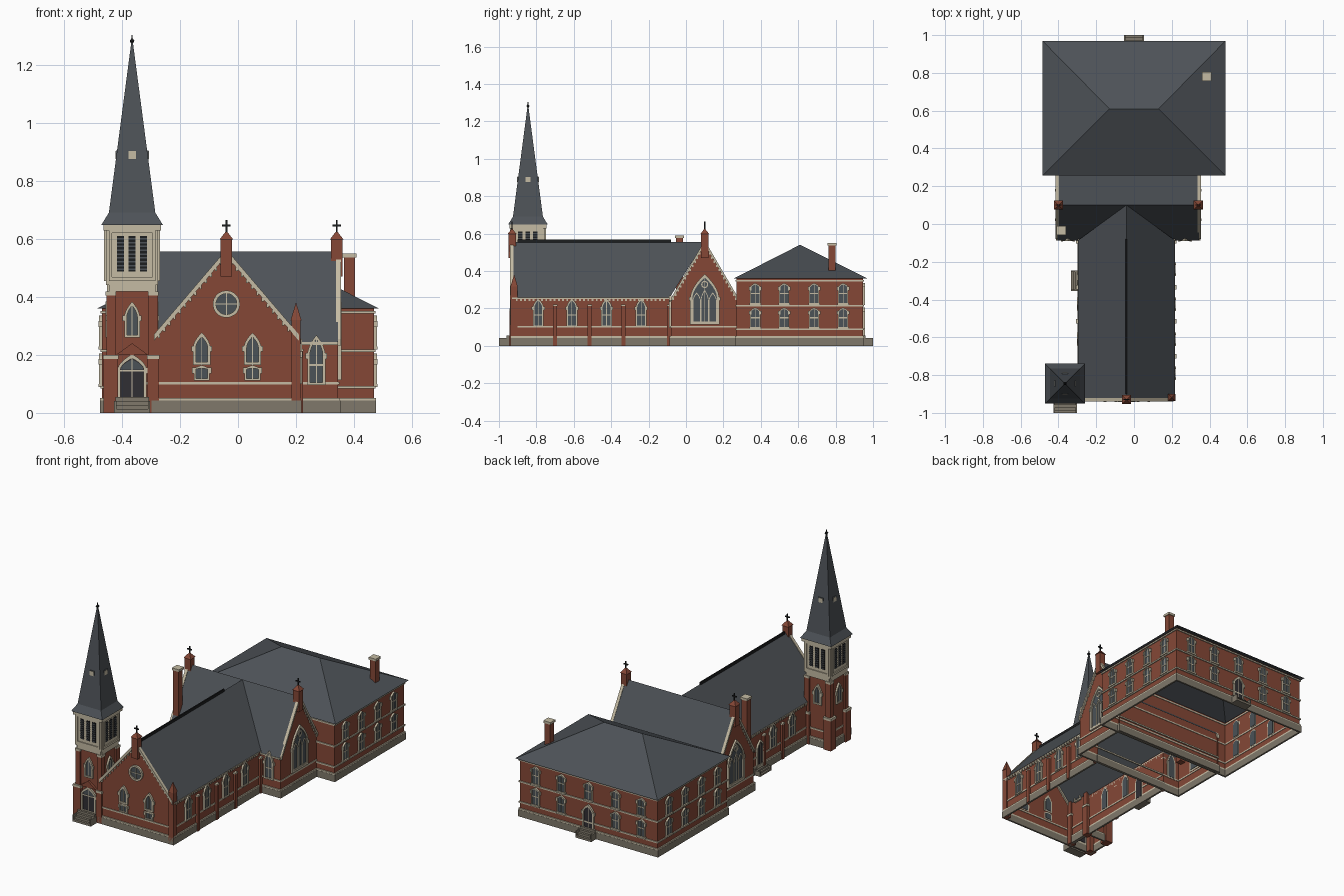
import bpy, bmesh, math
from mathutils import Vector

cube = bpy.data.objects.get("Cube")
if cube:
    bpy.data.objects.remove(cube)

COLOURS = {
    "brick": (0.235, 0.064, 0.037), "slate": (0.074, 0.084, 0.095),
    "cream_stone": (0.56, 0.50, 0.37), "grey_stone": (0.215, 0.19, 0.145),
    "glass": (0.07, 0.085, 0.095), "iron": (0.012, 0.013, 0.014),
    "door_wood": (0.03, 0.028, 0.034)}
mats = {}
for name, rgb in COLOURS.items():
    m = mats[name] = bpy.data.materials.new(name)
    m.use_nodes = True
    m.diffuse_color = (*rgb, 1)
    m.node_tree.nodes["Principled BSDF"].inputs["Base Color"].default_value = (*rgb, 1)

parts = {}


def add(part, mat, verts, faces):
    bm = parts.setdefault((part, mat), bmesh.new())
    vs = [bm.verts.new(v) for v in verts]
    for f in faces:
        bm.faces.new([vs[i] for i in f])


# Facade frames: (along wall, out of wall, height) to world; T extrudes a plan upward
def place(side, off, u, v, d):
    return {"S": (u, off - d, v), "N": (u, off + d, v), "E": (off + d, u, v),
            "W": (off - d, u, v), "T": (u, v, off + d)}[side]


def prism(part, mat, side, off, poly, d0, d1):
    n = len(poly)
    verts = [place(side, off, u, v, d) for d in (d0, d1) for u, v in poly]
    faces = [list(range(n)), list(range(n, 2 * n))]
    faces += [(i, (i + 1) % n, (i + 1) % n + n, i + n) for i in range(n)]
    add(part, mat, verts, faces)


def ring(part, mat, side, off, outer, inner, d0, d1):
    n = len(outer)
    verts = [place(side, off, u, v, d) for d in (d0, d1) for p in (outer, inner) for u, v in p]
    faces = []
    for i in range(n):
        j = (i + 1) % n
        faces += [(a + i, a + j, b + j, b + i) for a, b in
                  ((0, n), (2 * n, 3 * n), (0, 2 * n), (n, 3 * n))]
    add(part, mat, verts, faces)


def rect(u0, u1, v0, v1):
    return [(u0, v0), (u1, v0), (u1, v1), (u0, v1)]


def box(part, mat, x0, x1, y0, y1, z0, z1):
    prism(part, mat, "T", 0, rect(x0, x1, y0, y1), z0, z1)


def frustum(part, mat, x, y, z0, h0, z1, h1):
    verts = [(x + a * h, y + b * h, z) for z, h in ((z0, h0), (z1, h1))
             for a, b in ((-1, -1), (1, -1), (1, 1), (-1, 1))]
    add(part, mat, verts, [(0, 1, 2, 3), (4, 5, 6, 7)] +
        [(i, (i + 1) % 4, (i + 1) % 4 + 4, i + 4) for i in range(4)])


def course(part, mat, area, z0, z1, out):
    x0, x1, y0, y1 = area
    ring(part, mat, "T", 0, rect(x0 - out, x1 + out, y0 - out, y1 + out),
         rect(x0 + .003, x1 - .003, y0 + .003, y1 - .003), z0, z1)


def arch(u, w, z0, zs, z1, k=1.8, n=5):
    side = [(w * (1 - (i / n) ** k), zs + (z1 - zs) * i / n) for i in range(n)]
    return ([(u - w, z0), (u + w, z0)] + [(u + a, z) for a, z in side] + [(u, z1)] +
            [(u - a, z) for a, z in reversed(side)])


def circle(u, v, r, n=20):
    return [(u + r * math.cos(i * math.tau / n), v + r * math.sin(i * math.tau / n)) for i in range(n)]


def window(side, off, u, w, z0, zs, z1, t=.008, mat="glass", part="window", k=1.8, bar=None):
    prism(part + "_panes", mat, side, off, arch(u, w, z0, zs, z1, k), -.004, .005)
    ring(part + "_frames", "cream_stone", side, off, arch(u, w + t, z0 - t, zs, z1 + 1.5 * t, k),
         arch(u, w, z0, zs, z1, k), -.002, .011)
    for s in (-1, 1):
        a = u + s * (w + t)
        prism(part + "_blocks", "cream_stone", side, off, rect(a - .006, a + .006, zs - .014, zs + .006), 0, .012)
    prism(part + "_bars", "cream_stone", side, off, rect(u - .0015, u + .0015, z0, z1), 0, .007)
    if bar:
        prism(part + "_bars", "cream_stone", side, off, rect(u - w, u + w, bar - .003, bar + .003), 0, .007)


def steps(side, off, u, w, depth, h, n=4):
    for i in range(n):
        prism("entrance_steps", "grey_stone", side, off,
              rect(u - w, u + w, 0, h * (i + 1) / n), 0, depth * (1 - i / n))
    for s in (-1, 1):
        prism("step_cheeks", "grey_stone", side, off, rect(u + s * w - .004, u + s * w + .004, 0, h * .75), 0, depth)


def bellcote(x, y):
    box("gable_bellcote", "brick", x - .02, x + .02, y - .02, y + .02, .47, .6)
    frustum("bellcote_cap", "brick", x, y, .597, .024, .623, .004)
    box("gable_cross", "iron", x - .003, x + .003, y - .003, y + .003, .62, .665)
    box("gable_cross", "iron", x - .015, x + .015, y - .003, y + .003, .643, .65)


# Footprints
NAVE, TRANS = (-.29, .21, -.93, -.08), (-.405, .345, -.08, .28)
HOUSE, TOWER = (-.468, .468, .27, .945), (-.445, -.285, -.925, -.765)
XR, YR, ZR = -.04, .1, .55          # ridges of nave and transept

# Open-bottomed brick walls
def walls(part, panels):
    for p in panels:
        add(part, "brick", p, [list(range(len(p)))])


def wall(a, b, z0, z1):
    return [(*a, z0), (*b, z0), (*b, z1), (*a, z1)]


def walls_box(part, area, z0, z1):
    x0, x1, y0, y1 = area
    c = rect(x0, x1, y0, y1)
    walls(part, [wall(c[i], c[(i + 1) % 4], z0, z1) for i in range(4)])


x0, x1, y0, y1 = NAVE
walls("nave_walls", [[(x0, y0, 0), (x1, y0, 0), (x1, y0, .26), (XR, y0, ZR), (x0, y0, .26)],
                     wall((x0, y0), (x0, y1), 0, .26), wall((x1, y0), (x1, y1), 0, .26)])
t0, t1, v0, v1 = TRANS
walls("transept_walls", [[(x, v0, 0), (x, v1, 0), (x, v1, .25), (x, YR, ZR), (x, v0, .25)] for x in (t0, t1)] +
      [wall((t0, v0), (x0, v0), 0, .25), wall((x1, v0), (t1, v0), 0, .25)])
walls_box("rear_house_walls", HOUSE, 0, .36)
walls_box("tower_walls", TOWER, 0, .44)

# Roofs, with valleys where nave and transept meet
def roof(part, panels):
    for p in panels:
        add(part, "slate", p, [list(range(len(p)))])


EZ, TY = .258, -.087
for s, e in ((-1, x0 - .007), (1, x1 + .007)):
    roof("nave_roof", [[(e, y0, EZ), (e, TY, EZ), (XR, YR, ZR + .006), (XR, y0, ZR + .006)]])
    end = t0 if s < 0 else t1
    roof("transept_roof", [[(end, TY, .245), (e, TY, .245), (XR, YR, ZR + .006), (end, YR, ZR + .006)]])
roof("transept_roof", [[(t0, v1, .255), (t1, v1, .255), (t1, YR, ZR + .006), (t0, YR, ZR + .006)]])
L, R, F, B, H = -.485, .485, .256, .97, .36
ra, rb = (-.13, .61, .54), (.13, .61, .54)
roof("rear_house_roof", [[(L, F, H), (R, F, H), rb, ra], [(R, B, H), (L, B, H), ra, rb],
                         [(L, B, H), (L, F, H), ra], [(R, F, H), (R, B, H), rb]])
box("nave_ridge_crest", "iron", XR - .004, XR + .004, -.9, -.08, .552, .568)

# Stone plinths, bands and cornices
for area in (NAVE, TRANS, HOUSE, TOWER):
    course("plinth", "grey_stone", area, 0, .042, .008)
    course("plinth_cap", "cream_stone", area, .042, .051, .007)
for area in (NAVE, TRANS, TOWER):
    course("string_course", "cream_stone", area, .097, .106, .004)
for z in (.084, .21, .343):
    course("rear_house_bands", "cream_stone", HOUSE, z, z + .009, .006)

# Corbels under the nave eaves and gutter strips
for side, off in (("E", x1), ("W", x0)):
    prism("eaves_strip", "cream_stone", side, off, rect(y0, y1, .25, .257), 0, .007)
    for i in range(36):
        u = -.91 + i * .0225
        prism("eaves_corbels", "cream_stone", side, off, rect(u, u + .01, .238, .25), 0, .007)
for a, b in ((t0, x0), (x1, t1)):
    prism("eaves_strip", "cream_stone", "S", v0, rect(a, b, .234, .244), 0, .008)

# Gable copings
def coping(side, off, mid, a, b, ze, top):
    for e in (a, b):
        prism("gable_coping", "cream_stone", side, off,
              [(e, ze), (mid, top), (mid, top - .022), (e, ze - .022)], -.008, .01)
        for i in range(1, 14):
            u, z = e + (mid - e) * i / 14, ze + (top - ze) * i / 14 - .032
            prism("coping_dentils", "cream_stone", side, off, rect(u - .004, u + .004, z, z + .012), 0, .006)


coping("S", y0, XR, x0, x1, .27, .563)
coping("E", t1, YR, v0, v1, .255, .563)
coping("W", t0, YR, v0, v1, .255, .563)
for x, y in ((XR, y0), (t1 - .005, YR), (t0 + .005, YR)):
    bellcote(x, y)

# Nave front: lancets, small lower windows and wheel window
for u in (-.125, .05):
    window("S", y0, u, .02, .175, .225, .262, .01)
    window("S", y0, u, .02, .118, .15, .154, .007)
prism("wheel_window_glass", "glass", "S", y0, circle(XR, .375, .037), -.004, .005)
ring("wheel_window_frame", "cream_stone", "S", y0, circle(XR, .375, .047), circle(XR, .375, .036), 0, .012)
prism("wheel_window_bars", "cream_stone", "S", y0, rect(XR - .002, XR + .002, .338, .412), 0, .008)
prism("wheel_window_bars", "cream_stone", "S", y0, rect(XR - .037, XR + .037, .373, .377), 0, .008)

# Nave sides: buttresses and windows
for side, off, ws in (("E", x1, (-.79, -.61, -.425, -.24)), ("W", x0, (-.61, -.425))):
    for u in ws:
        window(side, off, u, .021, .108, .205, .242, .008, bar=.165)
    for u in (-.7, -.515, -.335, -.09):
        if side == "E" or u > -.6:
            prism("nave_buttress", "brick", side, off, rect(u - .011, u + .011, 0, .215), 0, .014)
            prism("buttress_cap", "cream_stone", side, off, rect(u - .012, u + .012, .213, .221), 0, .016)
box("corner_pinnacle", "brick", .184, .216, -.938, -.9, 0, .32)
frustum("pinnacle_cap", "brick", .2, -.919, .318, .019, .378, .001)
window("W", x0, -.3, .024, .045, .15, .185, .009, "door_wood", "side_door")
steps("W", x0, -.3, .05, .043, .04)

# Transept windows, with a traceried window on each end
for u in (.27, -.35):
    window("S", v0, u, .022, .105, .2, .255, .009, bar=.165)
for side, off in (("E", t1), ("W", t0)):
    window(side, off, YR, .066, .125, .255, .365, .012, part="great_window")
    for s in (-1, 0, 1):
        u, top = YR + s * .043, .285 if s else .3
        ring("great_window_tracery", "cream_stone", side, off, arch(u, .022, .125, .24, top),
             arch(u, .018, .129, .24, top - .007), 0, .009)
    ring("great_window_tracery", "cream_stone", side, off, circle(YR, .328, .019), circle(YR, .328, .013), 0, .009)

# Rear house windows, doors and chimneys
rows = ((.1, .18, .197), (.228, .31, .328))
for side, off, us in (("E", .468, (.37, .525, .685, .84)), ("W", -.468, (.37, .525, .685, .84)),
                      ("N", .945, (-.36, -.185, 0, .185, .36))):
    for u in us:
        for z0, zs, z1 in rows:
            if side == "N" and u == 0 and z0 < .2:
                continue
            window(side, off, u, .022, z0, zs, z1, .005, k=2.2, bar=(z0 + zs) / 2 + .01)
            prism("window_sill", "cream_stone", side, off, rect(u - .031, u + .031, z0 - .01, z0), 0, .013)
window("N", .945, 0, .028, .055, .15, .185, .01, "door_wood", "rear_door")
steps("N", .945, 0, .05, .055, .055)
for x, y, z0, z1 in ((.385, .78, .38, .55), (-.385, -.035, .2, .59)):
    box("chimney", "brick", x - .019, x + .019, y - .019, y + .019, z0, z1 - .01)
    box("chimney_cap", "cream_stone", x - .024, x + .024, y - .024, y + .024, z1 - .014, z1)

# Tower: stepped corner buttresses, windows and front door
TX, TYC = -.365, -.845
for a in (-1, 1):
    for b in (-1, 1):
        cx, cy = TX + a * .073, TYC + b * .073
        for r, top in ((.025 if a < 0 else .02, .185), (.016, .405)):
            box("tower_buttress", "brick", cx - r, cx + r, cy - r, cy + r, 0, top)
            box("tower_buttress_cap", "cream_stone", cx - r - .002, cx + r + .002,
                cy - r - .002, cy + r + .002, top, top + .014)
for side, off in (("S", -.925), ("N", -.765), ("E", -.285), ("W", -.445)):
    c = TX if side in "SN" else TYC
    window(side, off, c, .018, .268, .33, .37, .009)
    prism("tower_cornice", "cream_stone", side, off, rect(c - .08, c + .08, .418, .44), 0, .007)
    # Belfry louvres
    for s in (-1, 0, 1):
        u, o = c + s * .04, off + (.01 if side in "NE" else -.01)
        prism("belfry_opening", "iron", side, o, rect(u - .012, u + .012, .487, .61), 0, .002)
        for i in range(9):
            z = .492 + i * .0132
            prism("belfry_louvres", "slate", side, o, rect(u - .012, u + .012, z, z + .005), 0, .005)
    ring("belfry_panel_frame", "cream_stone", side, o, rect(c - .08, c + .08, .455, .63),
         rect(c - .07, c + .07, .468, .62), 0, .006)
window("S", -.925, TX, .04, .055, .15, .188, .01, "door_wood", "front_door", bar=.145)
prism("fanlight", "glass", "S", -.925, arch(TX, .038, .15, .152, .184), .004, .0065)
prism("door_gable", "brick", "S", -.925, [(TX - .055, .2), (TX + .055, .2), (TX, .24)], 0, .014)
steps("S", -.945, TX, .058, .055, .055)

# Belfry, spire, spire vents and finial
walls_area = (TX - .09, TX + .09, TYC - .09, TYC + .09)
box("belfry", "cream_stone", *walls_area, .44, .64)
box("belfry_cornice", "cream_stone", TX - .099, TX + .099, TYC - .099, TYC + .099, .628, .648)
frustum("spire_flare", "slate", TX, TYC, .648, .106, .69, .08)
frustum("spire", "slate", TX, TYC, .69, .08, 1.275, .003)
for side in "SNEW":
    c, o = (TX, TYC) if side in "SN" else (TYC, TX)
    prism("spire_vent_hood", "slate", side, o, rect(c - .016, c + .016, .872, .905), 0, .056)
    prism("spire_vent", "cream_stone", side, o, rect(c - .013, c + .013, .875, .902), .05, .058)
box("finial_rod", "iron", TX - .002, TX + .002, TYC - .002, TYC + .002, 1.26, 1.303)
frustum("finial_ball", "iron", TX, TYC, 1.274, .004, 1.282, .008)
frustum("finial_ball", "iron", TX, TYC, 1.282, .008, 1.29, .003)

# Make the objects
for (part, mat), bm in parts.items():
    if part.endswith("roof"):
        bmesh.ops.remove_doubles(bm, verts=bm.verts, dist=.0005)
    bmesh.ops.recalc_face_normals(bm, faces=bm.faces)
    name = part if part not in bpy.data.meshes else part + "_" + mat
    me = bpy.data.meshes.new(name)
    bm.to_mesh(me)
    bm.free()
    me.materials.append(mats[mat])
    bpy.context.collection.objects.link(bpy.data.objects.new(name, me))
